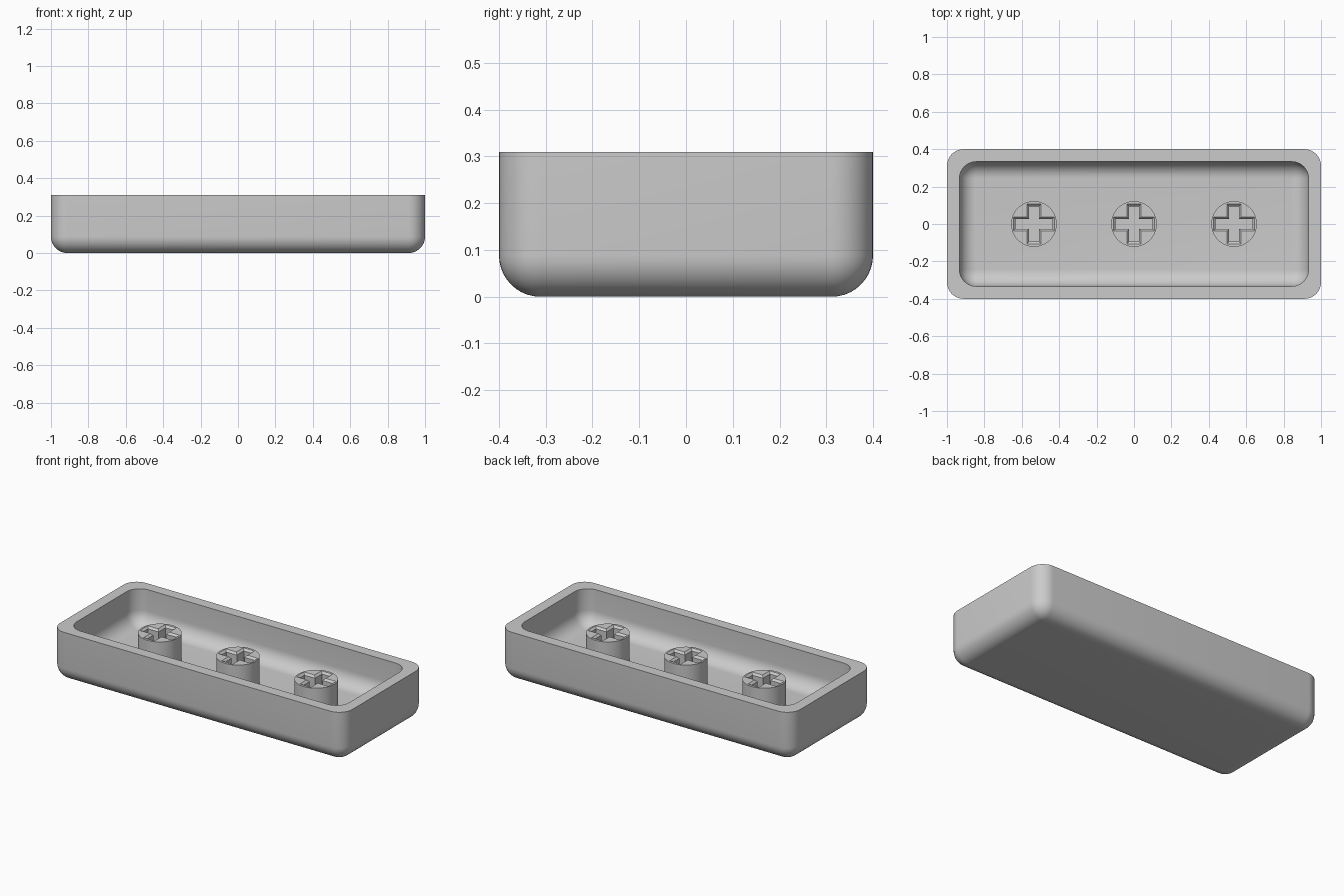
import bpy
import bmesh
from math import pi, sin, cos, radians

LENGTH, DEPTH, HEIGHT = 2.0, 0.8, 0.31
WALL, FLOOR, ROUND = 0.067, 0.09, 0.089
STEM_TOP, STEM_RADIUS, STEM_GAP = 0.255, 0.122, 0.535
STEPS = 10

cube = bpy.data.objects.get("Cube")
if cube:
    bpy.data.objects.remove(cube, do_unlink=True)

grey = bpy.data.materials.new("plain grey")
grey.use_nodes = True
grey.diffuse_color = (0.6, 0.6, 0.6, 1)
grey.node_tree.nodes["Principled BSDF"].inputs["Base Color"].default_value = (0.6, 0.6, 0.6, 1)


def rounded_ring(inset, radius):
    """Points of a rounded rectangle, inset from the outer outline."""
    hx, hy = LENGTH / 2 - inset, DEPTH / 2 - inset
    points = []
    for corner, (sx, sy) in enumerate([(1, 1), (-1, 1), (-1, -1), (1, -1)]):
        for i in range(STEPS + 1):
            a = (corner + i / STEPS) * pi / 2
            points.append((sx * (hx - radius) + radius * cos(a),
                           sy * (hy - radius) + radius * sin(a)))
    return points


def loft(name, rings):
    """Closed solid through a list of (outline, height) rings."""
    bm = bmesh.new()
    loops = [[bm.verts.new((x, y, z)) for x, y in pts] for pts, z in rings]
    for low, high in zip(loops, loops[1:]):
        n = len(low)
        for i in range(n):
            j = (i + 1) % n
            bm.faces.new((low[i], low[j], high[j], high[i]))
    bm.faces.new(loops[0][::-1])
    bm.faces.new(loops[-1])
    bmesh.ops.recalc_face_normals(bm, faces=bm.faces)
    mesh = bpy.data.meshes.new(name)
    bm.to_mesh(mesh)
    bm.free()
    obj = bpy.data.objects.new(name, mesh)
    bpy.context.collection.objects.link(obj)
    mesh.materials.append(grey)
    return obj


def smooth(obj):
    bpy.ops.object.select_all(action='DESELECT')
    obj.select_set(True)
    bpy.context.view_layer.objects.active = obj
    bpy.ops.object.shade_smooth_by_angle(angle=radians(30))


# Hollow tray: rounded underside, wall, flat rim, inner wall, filleted floor
rings = []
for i in range(STEPS + 1):
    a = i / STEPS * pi / 2
    inset = (ROUND - 0.001) * (1 - sin(a))
    rings.append((rounded_ring(inset, ROUND - inset), ROUND * (1 - cos(a))))
rings.append((rounded_ring(0, ROUND), HEIGHT))
rings.append((rounded_ring(WALL, ROUND), HEIGHT))
for i in range(STEPS + 1):
    a = i / STEPS * pi / 2
    inset = (ROUND - 0.001) * (1 - cos(a))
    rings.append((rounded_ring(WALL + inset, ROUND - inset), FLOOR + ROUND * (1 - sin(a))))
smooth(loft("tray", rings))


# Cross-shaped socket outline, grown outwards for the chamfered mouth
def cross(grow):
    lx, ly, w = 0.098 + grow, 0.094 + grow, 0.026 + grow
    return [(lx, -w), (lx, w), (w, w), (w, ly), (-w, ly), (-w, w),
            (-lx, w), (-lx, -w), (-w, -w), (-w, -ly), (w, -ly), (w, -w)]


# One round stem with the socket cut into it, then three in a row
circle = [(STEM_RADIUS * cos(i * pi / 24), STEM_RADIUS * sin(i * pi / 24)) for i in range(48)]
stem = loft("middle_stem", [(circle, FLOOR - 0.02), (circle, STEM_TOP)])
cutter = loft("socket_cutter", [(cross(0), FLOOR + 0.005), (cross(0), STEM_TOP - 0.012),
                                (cross(0.012), STEM_TOP), (cross(0.012), STEM_TOP + 0.05)])
cutter.hide_render = True
cut = stem.modifiers.new("socket", 'BOOLEAN')
cut.operation = 'DIFFERENCE'
cut.solver = 'EXACT'
cut.object = cutter
bpy.ops.object.select_all(action='DESELECT')
bpy.context.view_layer.objects.active = stem
stem.select_set(True)
bpy.ops.object.modifier_apply(modifier=cut.name)
bpy.data.objects.remove(cutter, do_unlink=True)
smooth(stem)

for name, side in (("left_stem", 1), ("right_stem", -1)):
    copy = bpy.data.objects.new(name, stem.data)
    copy.location.x = side * STEM_GAP
    bpy.context.collection.objects.link(copy)
